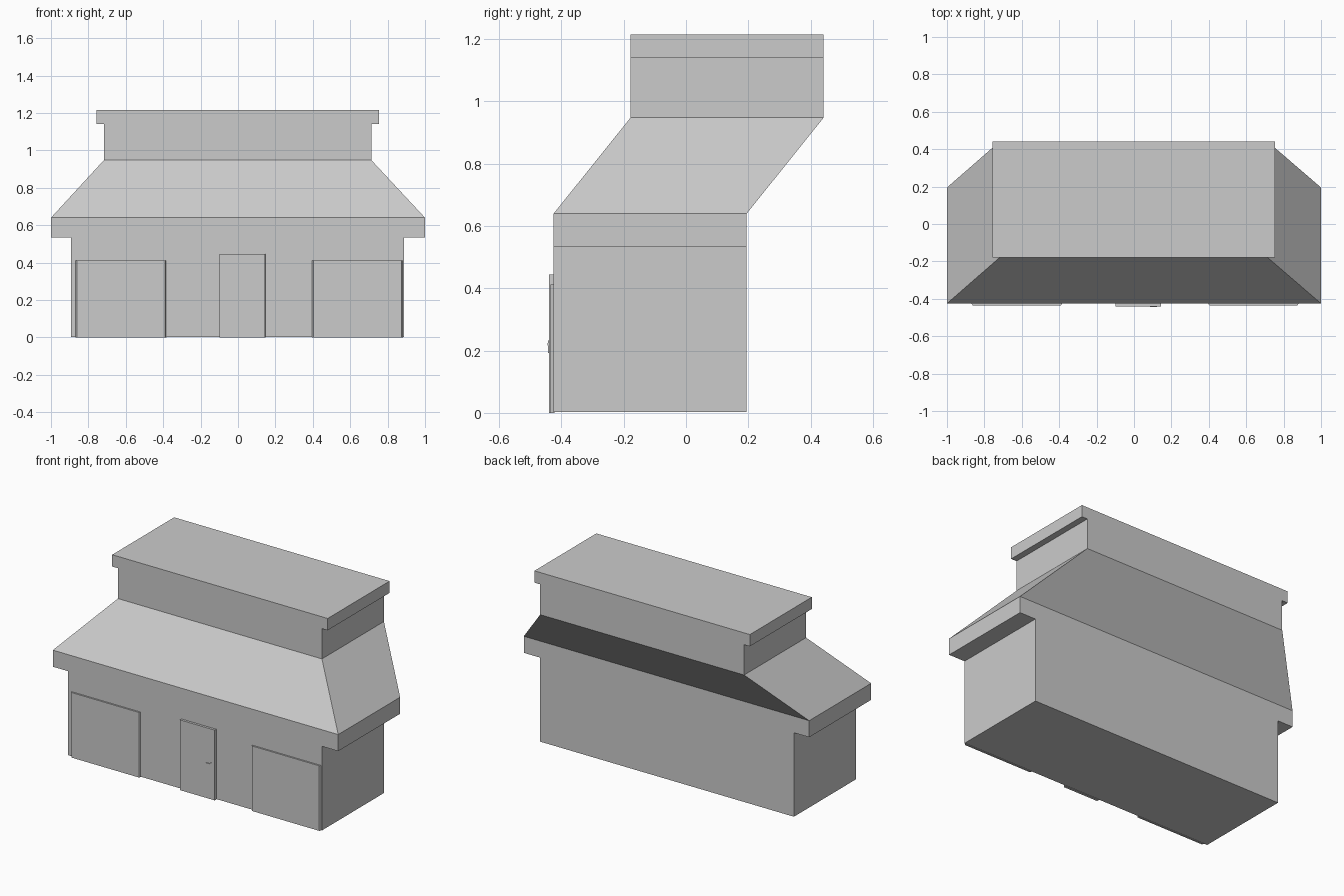
import bpy, bmesh

if "Cube" in bpy.data.objects:
    bpy.data.objects.remove(bpy.data.objects["Cube"])


def loft(name, rings):
    """Closed solid through a stack of four-cornered rings."""
    bm = bmesh.new()
    loops = [[bm.verts.new(p) for p in r] for r in rings]
    for a, b in zip(loops, loops[1:]):
        for i in range(4):
            j = (i + 1) % 4
            bm.faces.new((a[i], a[j], b[j], b[i]))
    bm.faces.new(loops[0][::-1])
    bm.faces.new(loops[-1])
    bmesh.ops.recalc_face_normals(bm, faces=bm.faces)
    me = bpy.data.meshes.new(name)
    bm.to_mesh(me)
    bm.free()
    ob = bpy.data.objects.new(name, me)
    bpy.context.collection.objects.link(ob)
    return ob


def ring(x0, x1, y0, y1, z):
    return [(x0, y0, z), (x1, y0, z), (x1, y1, z), (x0, y1, z)]


def panel(name, x0, x1, z0, z1, front, back, chamfer=0.0):
    """Upright slab with chamfered left and right edges."""
    plan = [(x0, back), (x0 + chamfer, front), (x1 - chamfer, front), (x1, back)]
    return loft(name, [[(x, y, z) for x, y in plan] for z in (z0, z1)])


# Building shell: walls, eave, sheared roof, upper storey, cap
DEPTH, FRONT, UPPER = 0.62, -0.425, -0.178
sections = [
    (-0.893, 0.887, FRONT, 0.003), (-0.893, 0.887, FRONT, 0.535),
    (-1.0, 1.0, FRONT, 0.535), (-1.0, 1.0, FRONT, 0.64),
    (-0.717, 0.713, UPPER, 0.948), (-0.717, 0.713, UPPER, 1.14),
    (-0.757, 0.753, UPPER, 1.14), (-0.757, 0.753, UPPER, 1.215),
]
loft("building_shell", [ring(x0, x1, y, y + DEPTH, z) for x0, x1, y, z in sections])

# Wide shutters either side of the entrance
for name, x0 in (("left_shutter", -0.87), ("right_shutter", 0.395)):
    panel(name, x0, x0 + 0.487, 0, 0.412, -0.435, FRONT + 0.002, 0.008)

# Entrance door
panel("front_door", -0.1, 0.146, 0, 0.445, -0.44, FRONT + 0.002, 0.002)

# Lever handle: plate and lever
panel("handle_plate", 0.112, 0.124, 0.192, 0.232, -0.443, -0.439)
panel("handle_lever", 0.085, 0.122, 0.217, 0.225, -0.445, -0.439)
